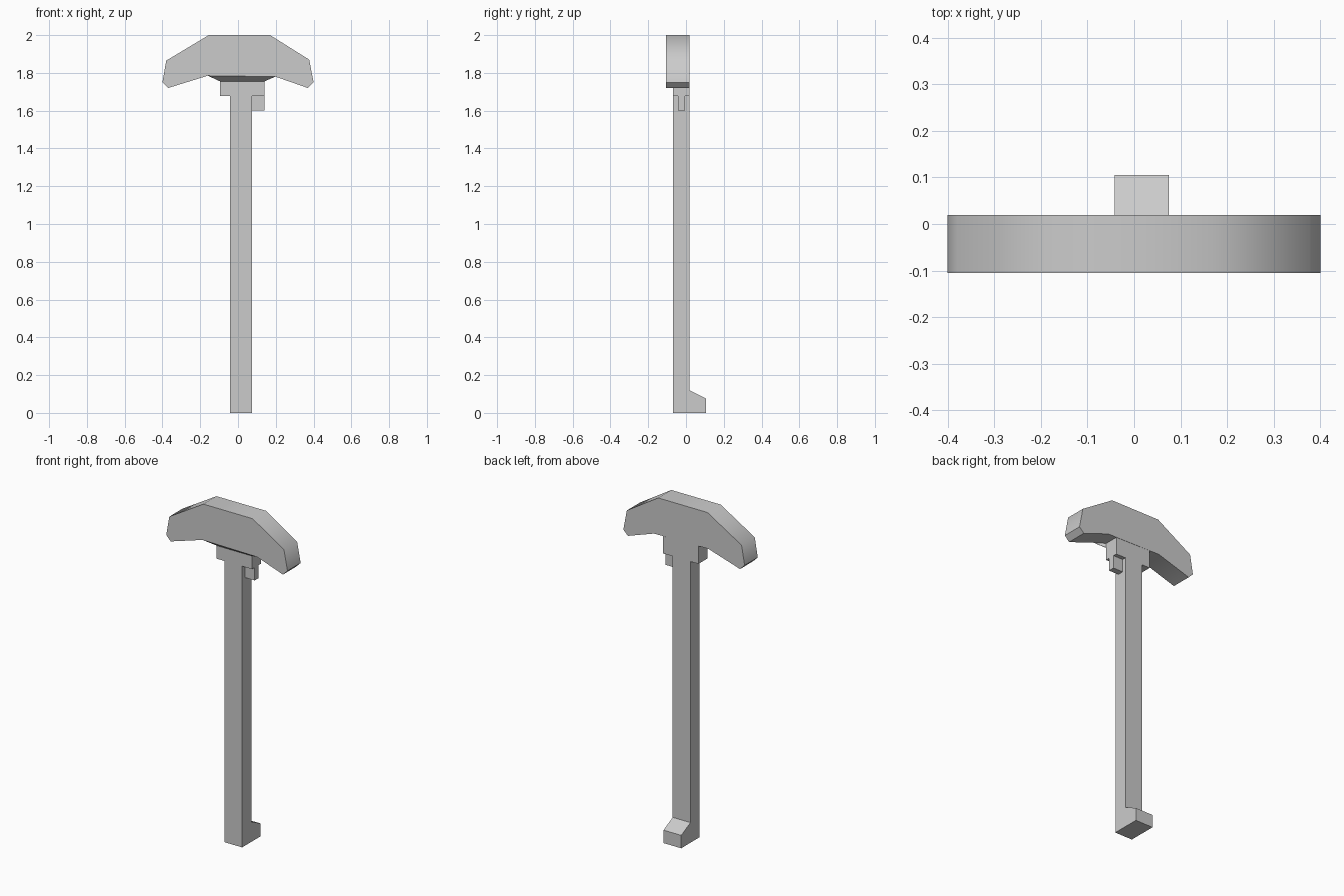
import bpy, bmesh

if "Cube" in bpy.data.objects:
    bpy.data.objects.remove(bpy.data.objects["Cube"])


def finish(name, bm, smooth=None):
    bmesh.ops.recalc_face_normals(bm, faces=bm.faces)
    mesh = bpy.data.meshes.new(name)
    bm.to_mesh(mesh)
    bm.free()
    ob = bpy.data.objects.new(name, mesh)
    bpy.context.collection.objects.link(ob)
    if smooth:
        bpy.ops.object.select_all(action='DESELECT')
        ob.select_set(True)
        bpy.context.view_layer.objects.active = ob
        bpy.ops.object.shade_smooth_by_angle(angle=smooth)
    return ob


def prism(name, profile, axis, lo, hi, smooth=None):
    """Extrude a 2D profile (xz for axis 'y', yz for axis 'x') from lo to hi."""
    bm = bmesh.new()
    place = (lambda a, b, d: (d, a, b)) if axis == 'x' else (lambda a, b, d: (a, d, b))
    face = bm.faces.new([bm.verts.new(place(a, b, lo)) for a, b in profile])
    new = bmesh.ops.extrude_face_region(bm, geom=[face])['geom']
    bmesh.ops.translate(bm, vec=place(0, 0, hi - lo),
                        verts=[v for v in new if isinstance(v, bmesh.types.BMVert)])
    return finish(name, bm, smooth)


FRONT, BACK = -0.068, 0.018      # shaft depth
X0, X1 = -0.042, 0.075           # shaft sides
N0, N1 = -0.095, 0.14            # neck sides

# Grip: wide angular handle
prism("grip", [(-0.155, 2.0), (0.17, 2.0), (0.377, 1.87), (0.40, 1.75), (0.37, 1.72),
               (0.198, 1.78), (-0.16, 1.785), (-0.37, 1.72), (-0.40, 1.75), (-0.38, 1.865)],
      'y', -0.105, 0.019, smooth=0.88)

# Shaft with the wider neck under the grip
prism("shaft_and_neck", [(X0, 0), (X1, 0), (X1, 1.677), (N1, 1.677), (N1, 1.78),
                         (N0, 1.784), (N0, 1.677), (X0, 1.677)], 'y', FRONT, BACK)

# Hooked foot with sloped top
prism("foot", [(BACK, 0), (0.105, 0), (0.105, 0.077), (BACK, 0.12)], 'x', X0, X1)

# Sloped fillet between grip front and neck
bm = bmesh.new()
for co in [(-0.16, -0.105, 1.785), (0.198, -0.105, 1.78), (N0, FRONT, 1.755),
           (N1, FRONT, 1.755), (N0, FRONT, 1.784), (N1, FRONT, 1.781)]:
    bm.verts.new(co)
bmesh.ops.convex_hull(bm, input=bm.verts)
finish("neck_fillet", bm)

# Small catch tab hanging below the neck
prism("catch_tab", [(-0.043, 1.6), (-0.006, 1.6), (-0.006, 1.677), (-0.043, 1.677)],
      'x', X1, N1)
